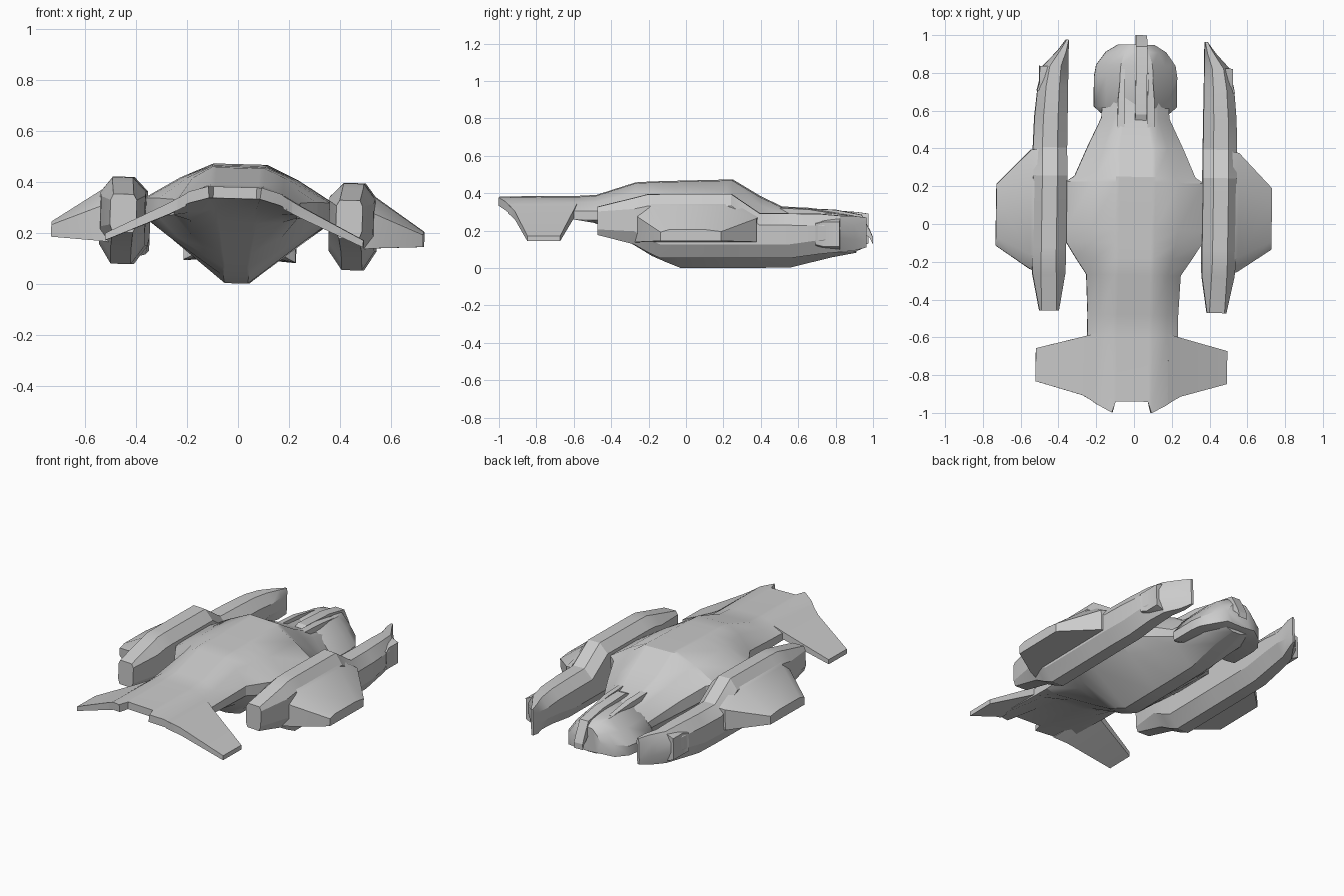
import bpy, bmesh
from math import radians


def loft(name, rings, mirror=False, smooth=35, strip_cap=False):
    """Skin a list of equal-length closed rings and cap both ends."""
    bm = bmesh.new()
    vs = [[bm.verts.new(p) for p in r] for r in rings]
    n = len(rings[0])
    for a, b in zip(vs, vs[1:]):
        for i in range(n):
            j = (i + 1) % n
            bm.faces.new((a[i], a[j], b[j], b[i]))
    for r in (vs[0], vs[-1]):
        if strip_cap:                      # pair upper and lower points
            h = n // 2
            k = (h - 1) // 2
            for i in range(-k, k):
                bm.faces.new([r[q % n] for q in (i, i + 1, h - 1 - i, h - i)])
        else:
            bm.faces.new(r)
    bmesh.ops.recalc_face_normals(bm, faces=bm.faces)
    me = bpy.data.meshes.new(name)
    bm.to_mesh(me)
    bm.free()
    me.shade_smooth()
    me.set_sharp_from_angle(angle=radians(smooth))
    ob = bpy.data.objects.new(name, me)
    bpy.context.collection.objects.link(ob)
    # the whole craft sits with a slight roll and yaw
    ob.rotation_euler = (0, radians(1.6), radians(-0.9))
    ob.location.x = -0.007
    if mirror:
        ob.modifiers.new("mirror", 'MIRROR')
    return ob


def both(half):
    """Complete a half ring (top centre to bottom centre) to a full ring."""
    return half + [(-x, y, z) for x, y, z in reversed(half[1:-1])]


# Hull: y, top z, shoulder x/z, edge x/top z/bottom z, lower x/z, keel x, keel z
stations = [
    (-0.94, .380, .18, .358, .24, .315, .280, .18, .312, .10, .335),
    (-0.59, .382, .18, .355, .24, .310, .265, .18, .275, .09, .290),
    (-0.48, .388, .18, .358, .24, .312, .262, .18, .245, .08, .240),
    (-0.27, .455, .18, .410, .25, .325, .265, .18, .190, .06, .120),
    (-0.18, .460, .20, .412, .31, .328, .255, .23, .175, .05, .065),
    (-0.10, .462, .22, .412, .36, .328, .250, .27, .180, .05, .030),
    (-0.03, .464, .23, .412, .365, .330, .250, .27, .180, .045, .002),
    (0.22, .470, .23, .412, .365, .330, .250, .26, .170, .045, .002),
    (0.25, .470, .21, .402, .32, .320, .240, .24, .160, .045, .002),
    (0.40, .380, .17, .340, .255, .270, .200, .20, .130, .045, .002),
    (0.56, .304, .12, .275, .18, .200, .155, .15, .105, .045, .004),
    (0.78, .285, .12, .240, .17, .180, .120, .13, .095, .045, .058),
    (0.91, .250, .06, .220, .10, .170, .130, .08, .100, .030, .082)]
rings = []
for k, (y, zt, sx, sz, ex, ez, eb, lx, lz, kx, kz) in enumerate(stations):
    half = [(0, y, zt), (.085, y, zt), (.105, y, zt), (sx, y, sz), (ex, y, ez),
            (ex, y, eb), (lx, y, lz), (kx, y, kz), (kx * .85, y, kz), (0, y, kz)]
    if k == 0:   # notched, pointed trailing edge
        dy = [0, 0, -.06, -.02, .02, .02, -.02, -.06, 0, 0]
        half = [(x, y + d, z) for (x, y, z), d in zip(half, dy)]
    if y > .5:   # narrow the flat top inside the nose
        half[1], half[2] = (sx * .5, y, zt), (sx * .6, y, zt)
    rings.append(both(half))
loft("hull", rings, smooth=30, strip_cap=True)

# Nose plate: y, half width, top z, side top z, side low z, bottom z
nose = [(.585, .18, .285, .16, .11, .13), (.62, .22, .298, .145, .09, .12),
        (.78, .22, .298, .145, .088, .11), (.84, .21, .293, .145, .088, .105),
        (.91, .16, .283, .165, .092, .10), (.95, .095, .255, .175, .11, .105)]
loft("nose", [both([(0, y, t), (w * .4, y, t - .005), (w * .72, y, t * .52 + s * .48),
                    (w, y, s), (w, y, l), (w * .6, y, (l + b) / 2), (0, y, b)])
              for y, w, t, s, l, b in nose])

# Bar that runs over the nose, slightly off centre
bar = [(.55, .27, .31), (.58, .25, .322), (.80, .24, .312), (.94, .20, .285),
       (.985, .16, .20), (1.0, .13, .165)]
loft("nose_bar", [[(-.004, y, l), (-.004, y, t), (.056, y, t), (.056, y, l)]
                  for y, l, t in bar], smooth=20)

# Rails either side of the bar
loft("nose_rail", [[(x - w, y, .25), (x - w, y, t), (x + w, y, t - .005), (x + w, y, .23)]
                   for y, x, w, t in ((.42, .08, .012, .37), (.50, .08, .018, .328),
                                      (.66, .078, .018, .320), (.82, .072, .010, .294))],
     mirror=True, smooth=20)

# Tail fins
loft("tail_fin", [[(x, a, z), (x, b, z), (x, b, z - t), (x, a, z - t)]
                  for x, a, b, z, t in ((.19, -.95, -.58, .35, .05),
                                        (.26, -.91, -.60, .31, .045),
                                        (.507, -.84, -.665, .185, .028))], mirror=True)


def octagon(y, x0, x1, z0, z1, cut=1.0):
    w = x1 - x0
    a, b = w * .30 * cut, w * .26 * cut
    t, l = .055 * cut, .075 * cut
    return [(x0, y, z1 - t), (x0 + a, y, z1), (x1 - b, y, z1), (x1, y, z1 - t * 1.1),
            (x1, y, z0 + l), (x1 - b, y, z0), (x0 + a, y, z0), (x0, y, z0 + l)]


# Nacelles
loft("nacelle", [octagon(*s) for s in (
    (-.465, .392, .495, .19, .340, .4), (-.27, .362, .535, .14, .388, .95),
    (-.20, .36, .54, .10, .406), (-.13, .36, .54, .066, .408),
    (.25, .36, .54, .066, .408), (.40, .36, .54, .066, .306),
    (.56, .36, .535, .066, .304), (.72, .36, .52, .088, .302),
    (.83, .36, .495, .098, .292), (.91, .36, .42, .105, .288, .8),
    (.97, .36, .375, .12, .28, .4))], mirror=True, smooth=22)

# Small side pod near each nacelle tip
loft("side_pod", [[(.46, y, l), (.46, y, t), (x, y, t - .02), (x, y, l + .02)]
                  for y, x, l, t in ((.70, .525, .12, .27), (.74, .512, .11, .28),
                                     (.83, .512, .11, .28))], mirror=True, smooth=20)


# Outboard wings blending out of the nacelles
def wing(x, y0, y1, y2, y3, z_back, z_top, z_front, z_low):
    return [(x, y0, z_low), (x, y0, z_back), (x, y1, z_top),
            (x, y2, z_top), (x, y3, z_front), (x, y3, z_low)]


loft("outboard_wing", [wing(.49, -.27, -.20, .24, .395, .31, .385, .29, .15),
                       wing(.55, -.245, -.17, .21, .385, .285, .345, .28, .155),
                       wing(.73, -.125, -.08, .12, .20, .212, .225, .215, .165)],
     mirror=True, smooth=32)
